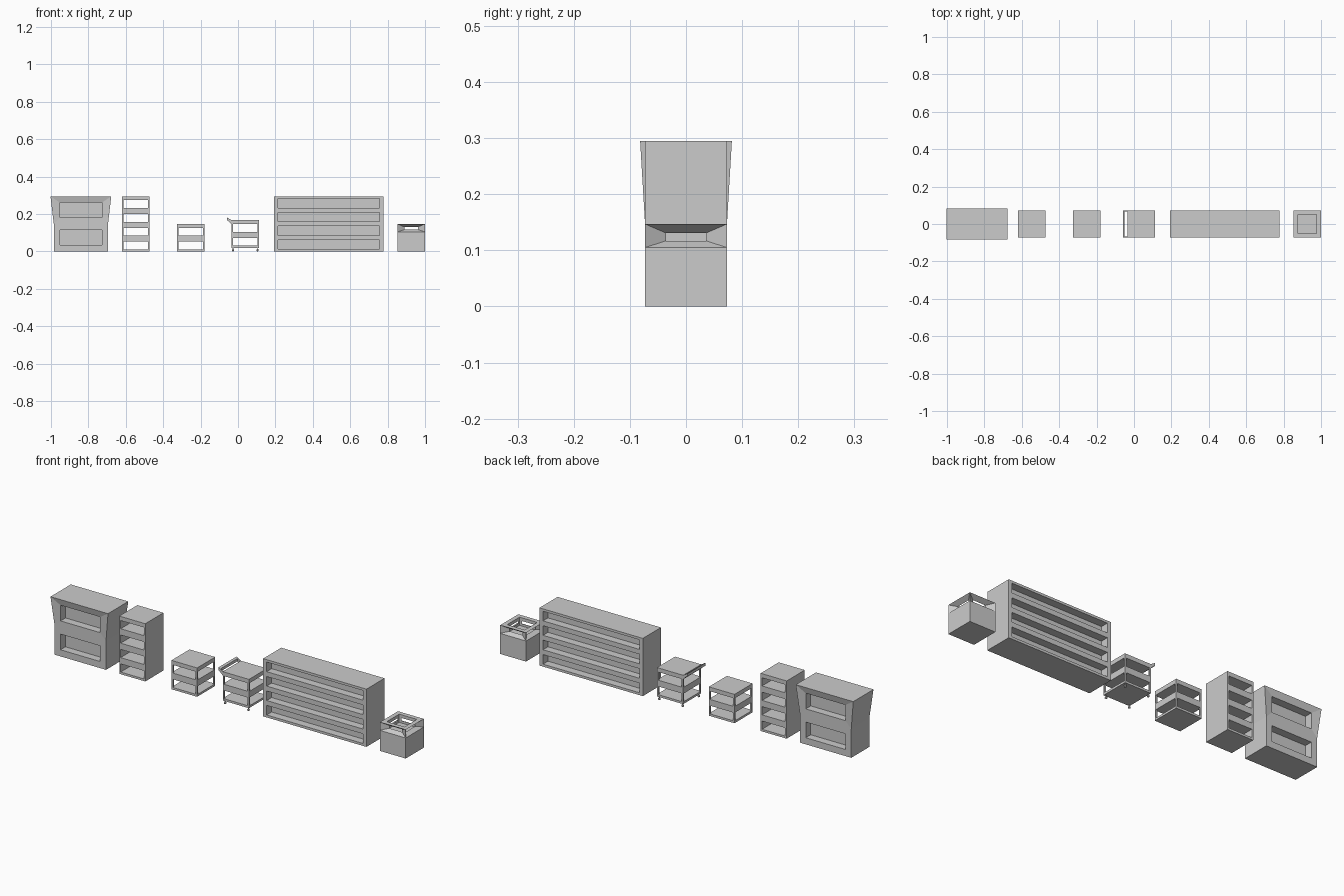
import bpy, bmesh
from mathutils import Matrix, Vector

old = bpy.data.objects.get("Cube")
if old:
    bpy.data.objects.remove(old, do_unlink=True)

grey = bpy.data.materials.new("plain grey")
grey.use_nodes = True
colour = (0.6, 0.6, 0.6, 1)
grey.diffuse_color = colour
grey.node_tree.nodes["Principled BSDF"].inputs["Base Color"].default_value = colour

R = 0.073        # half depth of every unit
TALL = 0.295     # height of the tall units
CELL = TALL / 4  # shelf spacing


def finish(bm, name):
    bmesh.ops.recalc_face_normals(bm, faces=bm.faces)
    mesh = bpy.data.meshes.new(name)
    bm.to_mesh(mesh)
    bm.free()
    mesh.materials.append(grey)
    obj = bpy.data.objects.new(name, mesh)
    bpy.context.collection.objects.link(obj)
    return obj


def add_box(bm, x, y, z):
    """Box given as three (low, high) ranges."""
    size = [b - a for a, b in (x, y, z)]
    mid = [(a + b) / 2 for a, b in (x, y, z)]
    m = Matrix.Translation(mid) @ Matrix.Diagonal((*size, 1))
    return bmesh.ops.create_cube(bm, size=1, matrix=m)["verts"]


def recessed_case(name, x, rows, border, opening, depth, flare=1):
    """Solid case with sunken bays on the front and back."""
    bm = bmesh.new()
    add_box(bm, x, (-R, R), (0, TALL))
    for i in range(1, rows):
        bmesh.ops.bisect_plane(bm, geom=bm.verts[:] + bm.edges[:] + bm.faces[:],
                               plane_co=(0, 0, TALL * i / rows), plane_no=(0, 0, 1))
    bm.normal_update()
    bays = [f for f in bm.faces if abs(f.normal.y) > 0.9]
    bmesh.ops.inset_individual(bm, faces=bays, thickness=border, use_even_offset=True)
    for f in bays:
        mid = f.calc_center_median().z
        for v in f.verts:
            v.co.z = mid + (opening / 2 if v.co.z > mid else -opening / 2)
    bmesh.ops.inset_individual(bm, faces=bays, thickness=0, depth=-depth)
    # Widen the top rim
    centre = sum(x) / 2
    for v in bm.verts:
        if v.co.z > TALL - 0.001:
            v.co.x = centre + (v.co.x - centre) * flare
            v.co.y *= flare
    return finish(bm, name)


def open_shelf(name, x, rows, lift=0, closed_sides=False):
    """Boards held by corner posts or by full side panels."""
    bm = bmesh.new()
    top = rows * CELL
    for i in range(rows + 1):
        low = max(0, i * CELL - 0.021)
        high = min(top, i * CELL + 0.011)
        add_box(bm, x, (-R, R), (lift + low, lift + high))
    t = 0.008
    for px in ((x[0], x[0] + t), (x[1] - t, x[1])):
        spans = [(-R, R)] if closed_sides else [(-R, -R + t), (R - t, R)]
        for py in spans:
            add_box(bm, px, py, (lift, lift + top))
    return finish(bm, name)


# Wide display units
recessed_case("flared_counter", (-0.985, -0.695), 2, 0.033, 0.08, 0.04, flare=1.12)
recessed_case("long_display_rack", (0.193, 0.777), 4, 0.02, 0.049, 0.04)

# Open shelves and the trolley body
open_shelf("tall_shelf", (-0.62, -0.473), 4, closed_sides=True)
open_shelf("low_shelf", (-0.325, -0.18), 2)
cart = (-0.035, 0.113)
open_shelf("trolley_body", cart, 2, lift=0.02)

# Trolley handle: sloped arms and a cross bar
bm = bmesh.new()
for y in ((-R, -R + 0.007), (R - 0.007, R)):
    for v in add_box(bm, (-0.06, cart[0]), y, (0.147, 0.168)):
        if v.co.x < -0.05:
            v.co.z = 0.182 if v.co.z > 0.16 else 0.172
for v in add_box(bm, (-0.06, -0.05), (-R, R), (0.168, 0.182)):
    if v.co.x > -0.055:
        v.co.z -= 0.005
finish(bm, "trolley_handle")

# Trolley casters
bm = bmesh.new()
for x in (cart[0] + 0.008, cart[1] - 0.008):
    for y in (-R + 0.008, R - 0.008):
        add_box(bm, (x - 0.002, x + 0.002), (y - 0.002, y + 0.002), (0.007, 0.021))
        bmesh.ops.create_icosphere(bm, subdivisions=1, radius=0.007,
                                   matrix=Matrix.Translation((x, y, 0.007)))
finish(bm, "trolley_casters")

# Bin base
bin_x = 0.926
bm = bmesh.new()
add_box(bm, (bin_x - R, bin_x + R), (-R, R), (0, 0.105))
finish(bm, "bin_base")

# Bin collar: four walls with bevelled windows, open at the top
bm = bmesh.new()


def rect(turn, half, depth, low, high):
    corners = ((-half, low), (half, low), (half, high), (-half, high))
    return [bm.verts.new(turn @ Vector((x, -depth, z)) + Vector((bin_x, 0, 0)))
            for x, z in corners]


inner = 0.05
for k in range(4):
    turn = Matrix.Rotation(k * 1.5707963, 3, "Z")
    outside = rect(turn, R, R, 0.105, 0.147)
    window = rect(turn, 0.036, inner, 0.117, 0.131)
    inside = rect(turn, inner, inner, 0.105, 0.147)
    for a, b in ((outside, window), (window, inside)):
        for i in range(4):
            j = (i + 1) % 4
            bm.faces.new((a[i], a[j], b[j], b[i]))
    bm.faces.new((outside[3], outside[2], inside[2], inside[3]))
bmesh.ops.remove_doubles(bm, verts=bm.verts, dist=0.0001)
finish(bm, "bin_collar")
